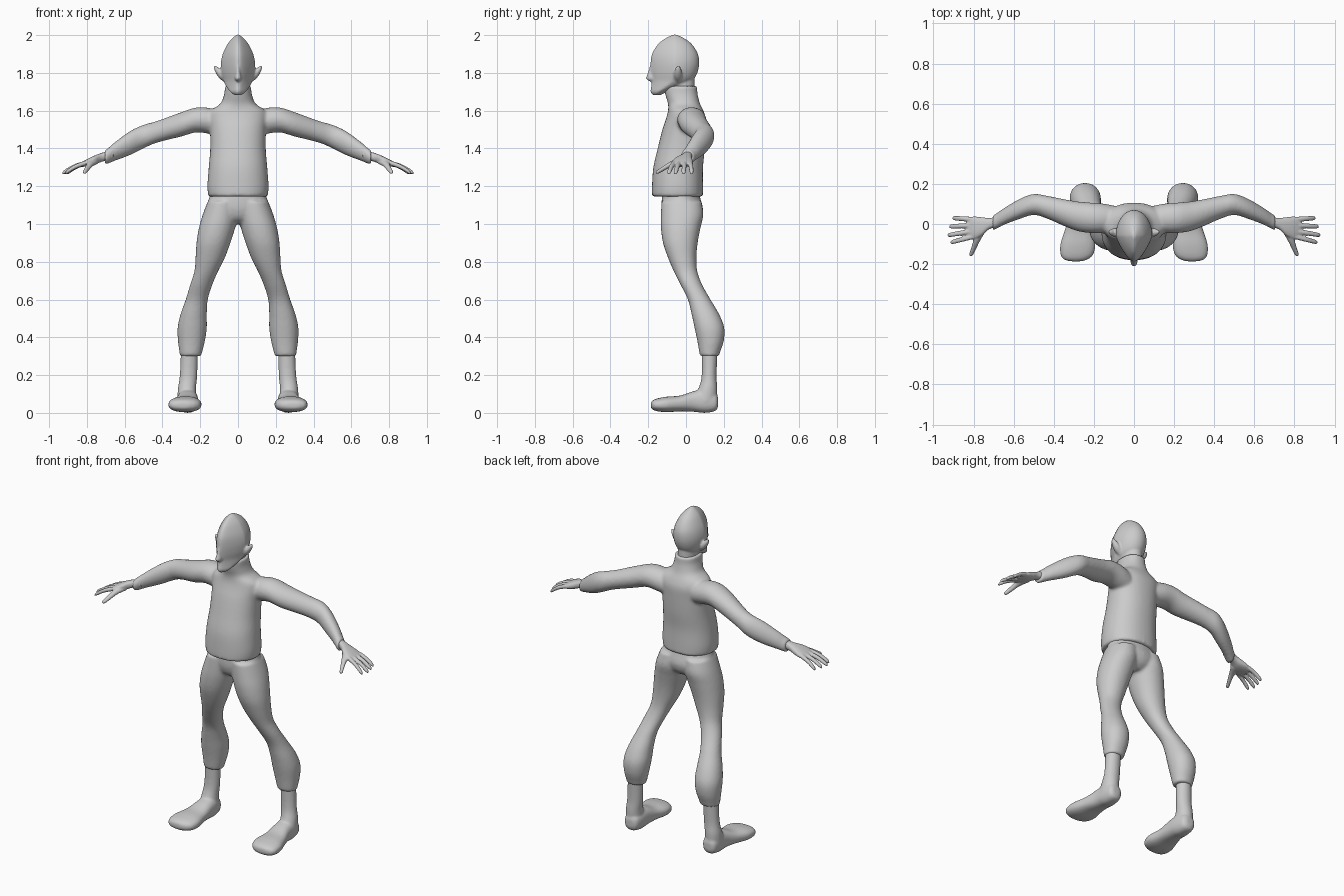
import bpy, bmesh, math


def loft(bm, axis, sections, side=1, taper=0.0, power=2.0, n=28, steps=4):
    """Skin ovals along an axis; section = (position, min, max, min, max)."""
    i, j = [a for a in range(3) if a != axis]
    path = []
    for s in range(len(sections) - 1):
        a, b, c, d = (sections[min(max(s + k, 0), len(sections) - 1)] for k in (-1, 0, 1, 2))
        for q in range(steps):
            t = q / steps
            path.append([0.5 * (2 * B + (C - A) * t + (2 * A - 5 * B + 4 * C - D) * t * t
                                + (3 * B - A - 3 * C + D) * t ** 3)
                         for A, B, C, D in zip(a, b, c, d)])
    path.append(list(sections[-1]))
    rings = []
    for p, i0, i1, j0, j1 in path:
        ring = []
        for k in range(n):
            t = 2 * math.pi * k / n
            u, v = (math.copysign(abs(w) ** (2 / power), w) for w in (math.cos(t), math.sin(t)))
            u *= 1 - taper * max(0, -v)
            co = [0, 0, 0]
            co[axis] = p
            co[i] = (i0 + i1) / 2 + u * (i1 - i0) / 2
            co[j] = (j0 + j1) / 2 + v * (j1 - j0) / 2
            co[0] *= side
            ring.append(bm.verts.new(co))
        rings.append(ring)
    faces = [bm.faces.new((r[k], r[(k + 1) % n], s[(k + 1) % n], s[k]))
             for r, s in zip(rings, rings[1:]) for k in range(n)]
    faces += [bm.faces.new(rings[0]), bm.faces.new(rings[-1])]
    bmesh.ops.recalc_face_normals(bm, faces=faces)


def upright(bm, rows, **kw):
    """Loft centred on x = 0; row = (z, half width, y min, y max)."""
    loft(bm, 2, [(z, -w, w, a, b) for z, w, a, b in rows], **kw)


def finish(name, bm, voxel, smooth):
    """Fuse overlapping volumes into one soft skin."""
    me = bpy.data.meshes.new(name)
    bm.to_mesh(me)
    bm.free()
    ob = bpy.data.objects.new(name, me)
    bpy.context.collection.objects.link(ob)
    m = ob.modifiers.new("fuse", 'REMESH')
    m.mode = 'VOXEL'
    m.voxel_size = voxel
    m.use_smooth_shade = True
    m = ob.modifiers.new("soften", 'SMOOTH')
    m.factor = 0.5
    m.iterations = smooth


# Shirt: torso with collar, and both sleeves
bm = bmesh.new()
upright(bm, [(1.145, .157, -.18, .09), (1.20, .162, -.18, .09), (1.30, .155, -.173, .09),
             (1.40, .147, -.15, .10), (1.50, .148, -.125, .105), (1.56, .155, -.105, .105),
             (1.60, .145, -.095, .092), (1.635, .095, -.095, .075), (1.67, .078, -.105, .065),
             (1.70, .071, -.113, .06), (1.73, .07, -.115, .06)], power=2.2, n=40)
for s in (1, -1):
    loft(bm, 0, [(.05, -.03, .08, 1.46, 1.58), (.14, -.045, .10, 1.475, 1.612),
                 (.22, -.045, .107, 1.485, 1.617), (.30, -.03, .115, 1.463, 1.592),
                 (.43, .025, .14, 1.43, 1.545), (.50, .045, .15, 1.40, 1.525),
                 (.57, .025, .125, 1.365, 1.493), (.65, -.005, .078, 1.335, 1.435),
                 (.69, -.027, .05, 1.318, 1.40), (.705, -.03, .042, 1.315, 1.392)], side=s)
finish("shirt", bm, .009, 5)

# Trousers: pelvis and both legs
bm = bmesh.new()
upright(bm, [(1.20, .135, -.12, .06), (1.14, .153, -.128, .075), (1.08, .16, -.128, .09),
             (1.03, .12, -.11, .075), (1.0, .05, -.07, .04)])
for s in (1, -1):
    loft(bm, 2, [(1.12, .0, .16, -.13, .082), (1.05, .0, .187, -.133, .092),
                 (.98, .015, .207, -.133, .077), (.90, .04, .22, -.122, .062),
                 (.82, .07, .225, -.095, .055), (.75, .105, .231, -.065, .06),
                 (.68, .135, .253, -.03, .085), (.60, .16, .277, .01, .13),
                 (.52, .165, .305, .03, .177), (.45, .165, .32, .045, .203),
                 (.38, .175, .318, .06, .20), (.32, .19, .31, .07, .18),
                 (.30, .195, .308, .075, .175)], side=s, power=2.1)
finish("trousers", bm, .009, 5)

# Boots: ankle shaft and foot
bm = bmesh.new()
for s in (1, -1):
    loft(bm, 2, [(.34, .212, .302, .082, .168), (.2, .216, .308, .083, .162),
                 (.13, .222, .318, .066, .166), (.06, .22, .322, .03, .165)], side=s)
    loft(bm, 1, [(.17, .25, .29, .035, .08), (.155, .225, .31, .01, .105),
                 (.10, .213, .32, .0, .125), (.04, .21, .325, .006, .115),
                 (-.03, .205, .345, .008, .092), (-.10, .193, .367, .004, .086),
                 (-.15, .202, .367, .008, .077), (-.175, .228, .352, .016, .067),
                 (-.186, .26, .32, .028, .055)], side=s, power=2.4)
finish("boots", bm, .007, 4)

# Hands: palm, four fingers and thumb
bm = bmesh.new()
fingers = [(.022, .905, .03), (-.006, .922, -.013), (-.035, .93, -.056), (-.062, .915, -.092)]
for s in (1, -1):
    loft(bm, 0, [(.66, -.012, .04, 1.345, 1.395), (.72, -.025, .03, 1.33, 1.377),
                 (.76, -.06, .034, 1.313, 1.362), (.80, -.076, .037, 1.305, 1.343),
                 (.832, -.066, .03, 1.302, 1.324)], side=s, power=2.4)
    for y, tip, ty in fingers:
        rows = []
        for t, z, r in ((0, 1.325, .013), (.5, 1.305, .0125), (.9, 1.277, .011), (1, 1.267, .005)):
            c = y + (ty - y) * t
            rows.append((.80 + (tip - .80) * t, c - r, c + r, z - r, z + r))
        loft(bm, 0, rows, side=s, n=14)
    loft(bm, 1, [(-.03, .735, .80, 1.312, 1.352), (-.08, .765, .802, 1.30, 1.332),
                 (-.12, .785, .812, 1.28, 1.307), (-.15, .80, .822, 1.265, 1.287),
                 (-.16, .808, .818, 1.268, 1.28)], side=s, n=14)
finish("hands", bm, .0045, 2)

# Head: wedge-faced skull, nose, pointed ears and neck
bm = bmesh.new()
upright(bm, [(1.682, .018, -.175, -.135), (1.70, .042, -.188, -.10), (1.73, .064, -.184, -.02),
             (1.76, .077, -.182, .035), (1.80, .088, -.187, .06), (1.85, .091, -.188, .07),
             (1.90, .081, -.18, .063), (1.95, .057, -.15, .033), (1.98, .033, -.115, -.005),
             (2.003, .006, -.07, -.05)], taper=.45, n=36)
upright(bm, [(1.755, .008, -.192, -.16), (1.77, .018, -.212, -.15), (1.80, .014, -.202, -.15),
             (1.85, .008, -.188, -.15)], n=16)
upright(bm, [(1.64, .055, -.095, .045), (1.77, .055, -.095, .045)])
for s in (1, -1):
    loft(bm, 0, [(.065, -.065, -.025, 1.745, 1.81), (.095, -.065, -.02, 1.768, 1.822),
                 (.114, -.057, -.026, 1.792, 1.836), (.126, -.047, -.033, 1.818, 1.842)],
         side=s, n=16)
finish("head", bm, .006, 2)
